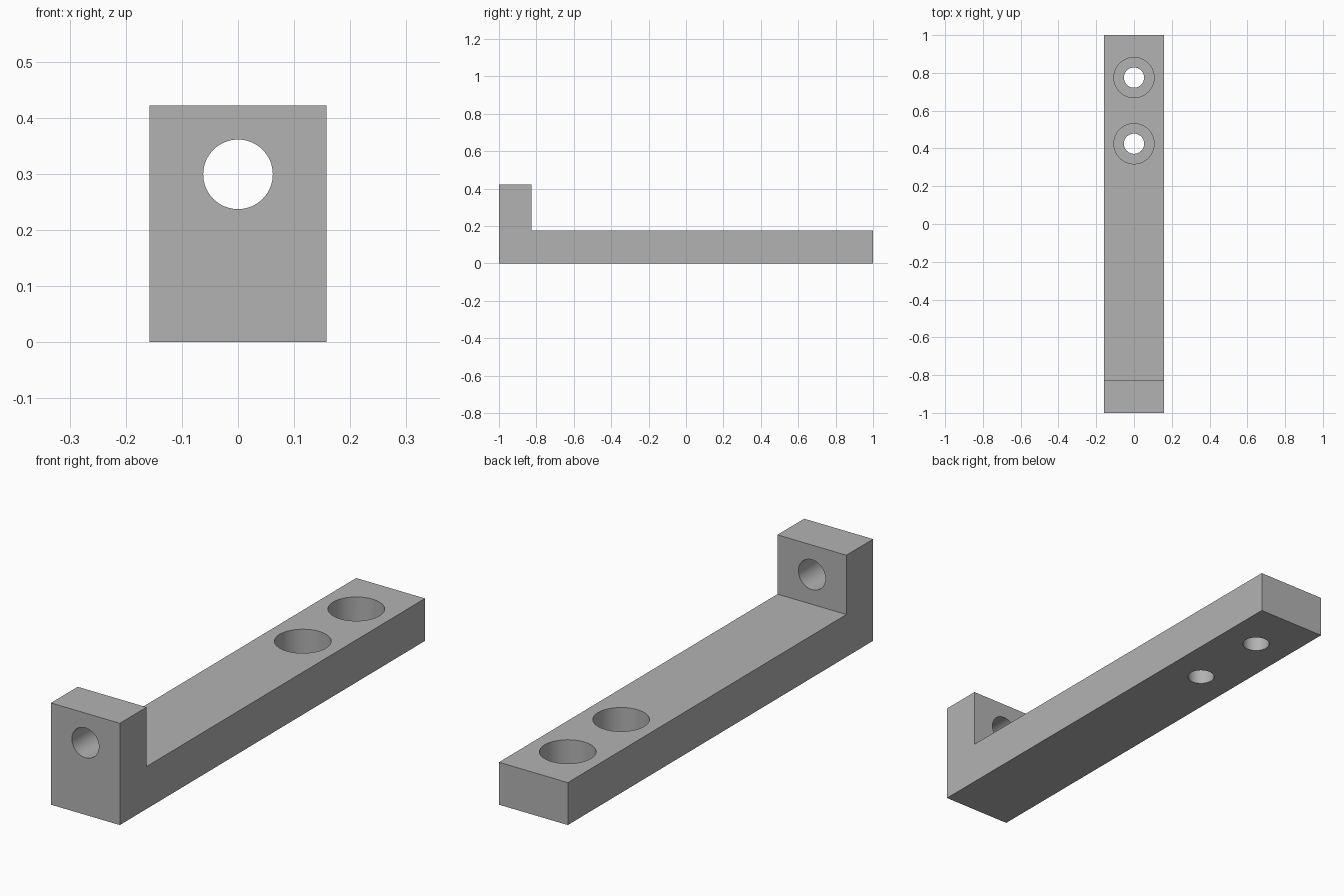
import bpy
import bmesh
from math import radians
from mathutils import Matrix

cube = bpy.data.objects.get("Cube")
if cube:
    bpy.data.objects.remove(cube, do_unlink=True)

# Dimensions
HALF_WIDTH = 0.158
HEIGHT = 0.422
BAR_HEIGHT = 0.176
UPRIGHT_BACK = -0.825
FLOOR_Z = 0.07

grey = bpy.data.materials.new("plain grey")
grey.use_nodes = True
colour = (0.45, 0.45, 0.45, 1)
grey.diffuse_color = colour
grey.node_tree.nodes["Principled BSDF"].inputs["Base Color"].default_value = colour


def add_object(name, bm):
    bmesh.ops.recalc_face_normals(bm, faces=bm.faces)
    mesh = bpy.data.meshes.new(name)
    bm.to_mesh(mesh)
    bm.free()
    mesh.materials.append(grey)
    obj = bpy.data.objects.new(name, mesh)
    bpy.context.collection.objects.link(obj)
    return obj


def cut_hole(target, name, radius, depth, centre, turn=0):
    """Bore a round hole through the target with a hidden cylinder."""
    bm = bmesh.new()
    place = Matrix.Translation(centre) @ Matrix.Rotation(radians(turn), 4, "X")
    bmesh.ops.create_cone(bm, cap_ends=True, segments=64, radius1=radius,
                          radius2=radius, depth=depth, matrix=place)
    cutter = add_object(name, bm)
    cutter.hide_render = True
    cutter.hide_set(True)
    mod = target.modifiers.new(name, "BOOLEAN")
    mod.operation = "DIFFERENCE"
    mod.solver = "EXACT"
    mod.object = cutter
    return cutter


# L-shaped bracket: side profile extruded across the width
profile = [(-1, 0), (1, 0), (1, BAR_HEIGHT), (UPRIGHT_BACK, BAR_HEIGHT),
           (UPRIGHT_BACK, HEIGHT), (-1, HEIGHT)]
bm = bmesh.new()
side = bm.faces.new([bm.verts.new((-HALF_WIDTH, y, z)) for y, z in profile])
result = bmesh.ops.extrude_face_region(bm, geom=[side])
verts = [v for v in result["geom"] if isinstance(v, bmesh.types.BMVert)]
bmesh.ops.translate(bm, verts=verts, vec=(2 * HALF_WIDTH, 0, 0))
bracket = add_object("bracket", bm)

# Hole through the upright
cutters = [cut_hole(bracket, "upright_hole", 0.062, 0.4, (0, -0.91, 0.299), 90)]

# Counterbored screw holes in the bar
for label, y in (("inner", 0.425), ("outer", 0.775)):
    cutters.append(cut_hole(bracket, label + "_screw_hole", 0.0535, 0.6, (0, y, 0)))
    cutters.append(cut_hole(bracket, label + "_counterbore", 0.1065, 0.4,
                            (0, y, FLOOR_Z + 0.2)))

# Apply the cuts, remove the cutters and smooth the bores
bpy.ops.object.select_all(action="DESELECT")
bracket.select_set(True)
bpy.context.view_layer.objects.active = bracket
for name in [m.name for m in bracket.modifiers]:
    bpy.ops.object.modifier_apply(modifier=name)
for cutter in cutters:
    bpy.data.objects.remove(cutter, do_unlink=True)
bpy.ops.object.shade_smooth_by_angle(angle=radians(30))
